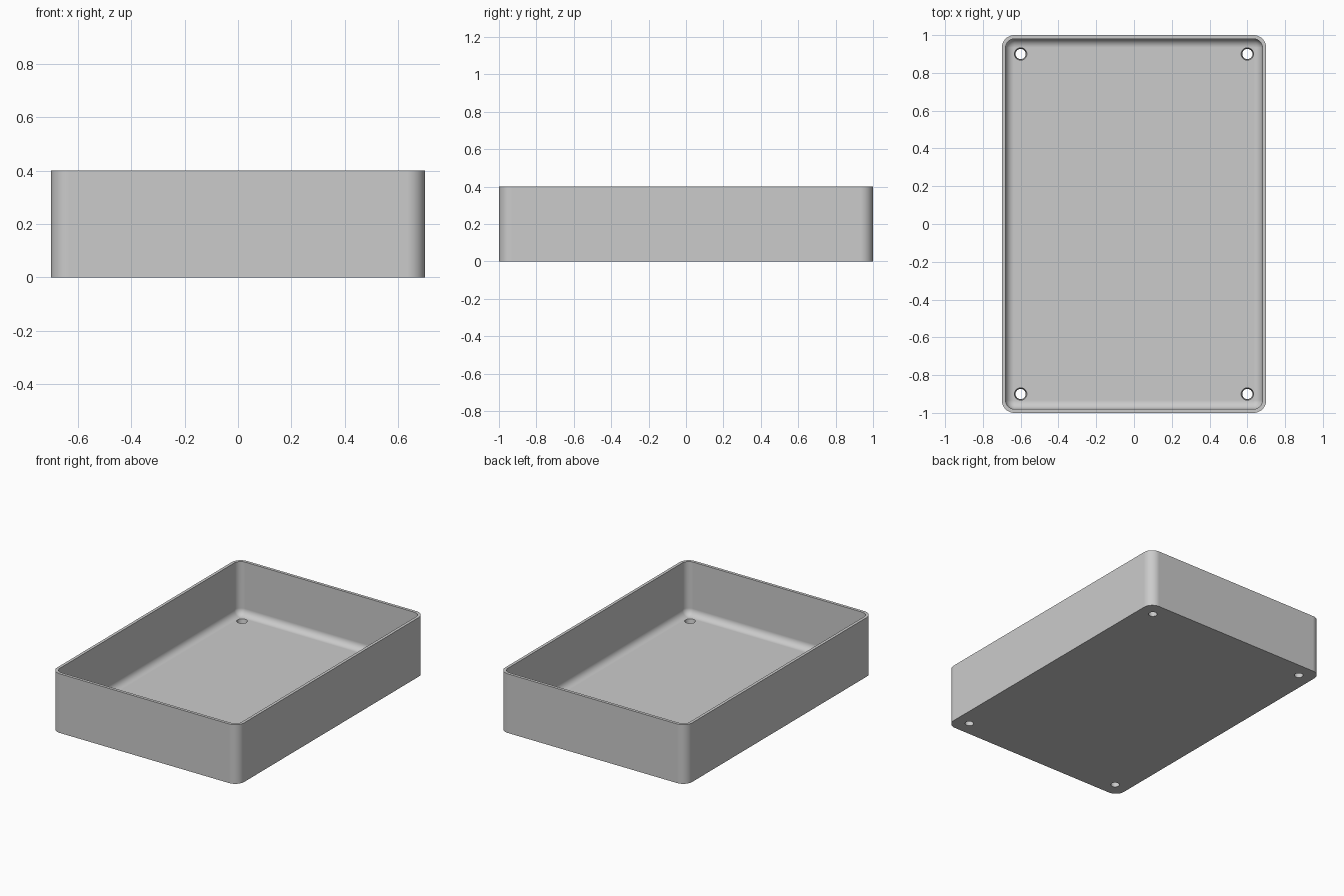
import bpy, bmesh, math

old = bpy.data.objects.get("Cube")
if old:
    bpy.data.objects.remove(old, do_unlink=True)

HALF_X, HALF_Y, HEIGHT = 0.7, 1.0, 0.4
CORNER, WALL, FLOOR, FILLET = 0.067, 0.02, 0.04, 0.045
STEPS = 10

grey = bpy.data.materials.new("plain grey")
grey.use_nodes = True
colour = (0.6, 0.6, 0.6, 1)
grey.diffuse_color = colour
grey.node_tree.nodes["Principled BSDF"].inputs["Base Color"].default_value = colour


def ring(bm, inset, z):
    """Rounded rectangle of vertices, offset inwards by inset."""
    radius = CORNER - inset
    cx, cy = HALF_X - CORNER, HALF_Y - CORNER
    verts = []
    for i, (sx, sy) in enumerate([(1, 1), (-1, 1), (-1, -1), (1, -1)]):
        for k in range(STEPS + 1):
            a = (i + k / STEPS) * math.pi / 2
            verts.append(bm.verts.new((sx * cx + radius * math.cos(a),
                                       sy * cy + radius * math.sin(a), z)))
    return verts


# Tray shell: outer wall, rim, inner wall and rounded inner floor edge
profile = [(0, 0), (0, HEIGHT), (WALL, HEIGHT)]
for k in range(STEPS + 1):
    a = k / STEPS * math.pi / 2
    profile.append((WALL + FILLET * (1 - math.cos(a)),
                    FLOOR + FILLET * (1 - math.sin(a))))

bm = bmesh.new()
rings = [ring(bm, inset, z) for inset, z in profile]
for low, high in zip(rings, rings[1:]):
    for i in range(len(low)):
        j = (i + 1) % len(low)
        bm.faces.new((low[i], low[j], high[j], high[i]))
bm.faces.new(rings[0][::-1])
bm.faces.new(rings[-1])
bmesh.ops.recalc_face_normals(bm, faces=bm.faces)
mesh = bpy.data.meshes.new("tray")
bm.to_mesh(mesh)
bm.free()
tray = bpy.data.objects.new("tray", mesh)
bpy.context.collection.objects.link(tray)
mesh.materials.append(grey)
bpy.context.view_layer.objects.active = tray

# Four tapered screw holes through the floor
LOW_R, TOP_R, OVER = 0.027, 0.033, 0.02
slope = (TOP_R - LOW_R) / FLOOR
for sx in (-1, 1):
    for sy in (-1, 1):
        bpy.ops.mesh.primitive_cone_add(
            vertices=32, radius1=LOW_R - slope * OVER, radius2=TOP_R + slope * OVER,
            depth=FLOOR + 2 * OVER, location=(sx * 0.6, sy * 0.9, FLOOR / 2))
        cutter = bpy.context.object
        cutter.name = "hole_cutter"
        cutter.hide_render = True
        cutter.data.materials.append(grey)
        bpy.context.view_layer.objects.active = tray
        cut = tray.modifiers.new("hole", 'BOOLEAN')
        cut.operation = 'DIFFERENCE'
        cut.solver = 'EXACT'
        cut.object = cutter
        bpy.ops.object.modifier_apply(modifier=cut.name)
        bpy.data.objects.remove(cutter, do_unlink=True)

# Smooth rounded corners, flat panels
bpy.ops.object.select_all(action='DESELECT')
tray.select_set(True)
bpy.context.view_layer.objects.active = tray
bpy.ops.object.shade_smooth_by_angle(angle=math.radians(35))
weighted = tray.modifiers.new("even shading", 'WEIGHTED_NORMAL')
weighted.keep_sharp = True
